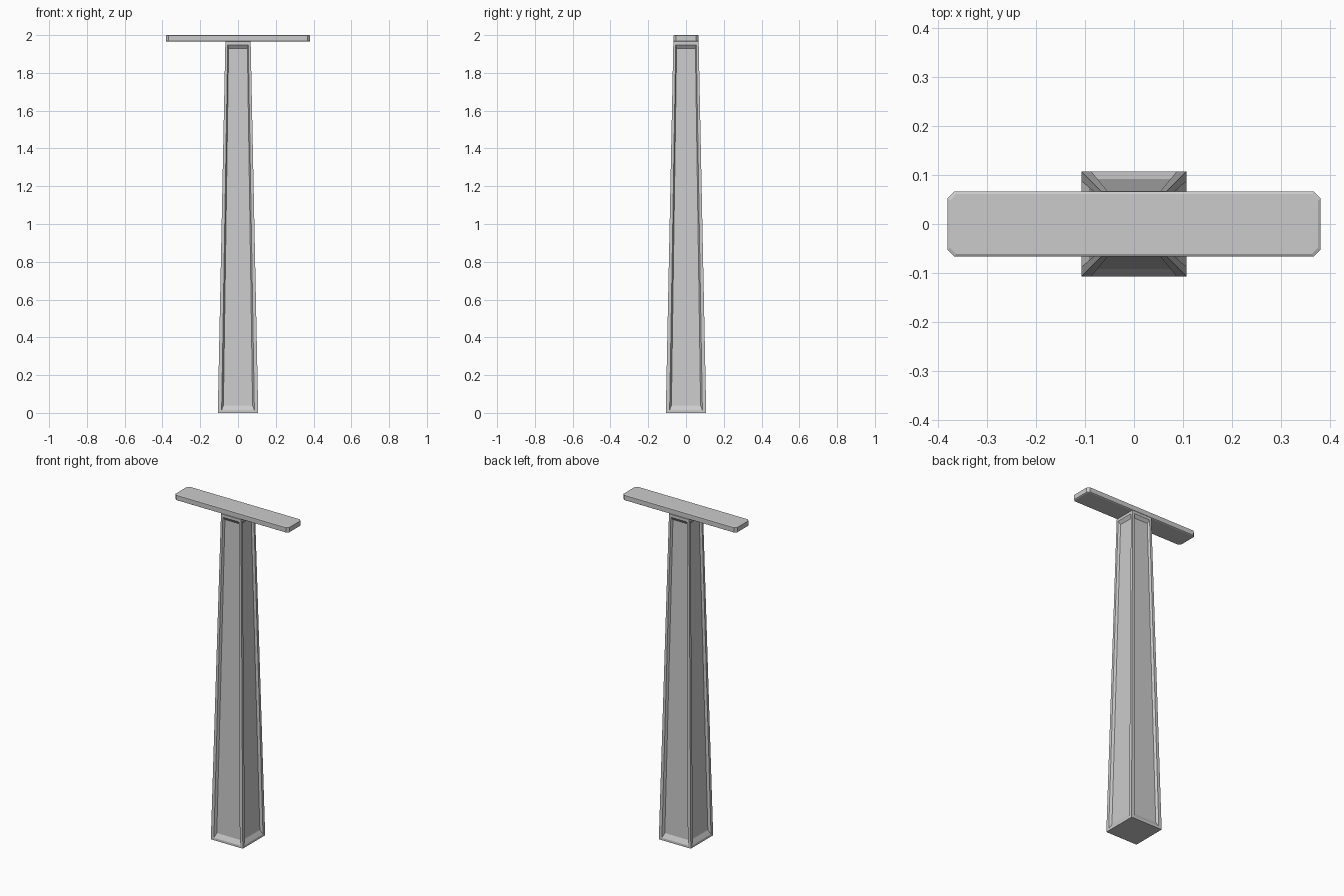
import bpy, bmesh
from mathutils import Vector

if "Cube" in bpy.data.objects:
    bpy.data.objects.remove(bpy.data.objects["Cube"])


def finish(bm, name):
    bmesh.ops.recalc_face_normals(bm, faces=bm.faces)
    mesh = bpy.data.meshes.new(name)
    bm.to_mesh(mesh)
    bm.free()
    obj = bpy.data.objects.new(name, mesh)
    bpy.context.collection.objects.link(obj)
    return obj


H, BASE, TOP = 1.965, 0.107, 0.067


def half(z):
    return BASE + (TOP - BASE) * z / H


# Tapered square column with a recessed panel on each side
bm = bmesh.new()
rings = [[bm.verts.new((sx * h, sy * h, z)) for sx, sy in ((-1, -1), (1, -1), (1, 1), (-1, 1))]
         for z, h in ((0, BASE), (H, TOP))]
bm.faces.new(rings[0])
bm.faces.new(rings[1])


def panel_loop(z0, z1, inset0, inset1, depth, axis, side):
    verts = []
    for z, ins, s in ((z0, inset0, -1), (z0, inset0, 1), (z1, inset1, 1), (z1, inset1, -1)):
        across, out = s * (half(z) - ins), side * (half(z) - depth)
        co = Vector((across, out, z)) if axis == 'Y' else Vector((out, across, z))
        verts.append(bm.verts.new(co))
    return verts


for axis, side, (i, j) in (('Y', -1, (0, 1)), ('X', 1, (1, 2)), ('Y', 1, (3, 2)), ('X', -1, (0, 3))):
    outer = [rings[0][i], rings[0][j], rings[1][j], rings[1][i]]
    rim = panel_loop(0.014, 1.948, 0.020, 0.013, 0, axis, side)
    inner = panel_loop(0.04, 1.93, 0.029, 0.018, 0.014, axis, side)
    for a, b in ((outer, rim), (rim, inner)):
        for k in range(4):
            n = (k + 1) % 4
            bm.faces.new((a[k], a[n], b[n], b[k]))
    bm.faces.new(inner)
finish(bm, "tapered_column")

# Flat crossbar with clipped corners and softly bevelled rims
bm = bmesh.new()
X, Y, C = 0.381, 0.066, 0.013
loops = []
for z, d in ((1.965, 0.005), (1.968, 0), (1.997, 0), (2.0, 0.005)):
    x, y = X - d, Y - d
    pts = [(-x + C, -y), (x - C, -y), (x, -y + C), (x, y - C),
           (x - C, y), (-x + C, y), (-x, y - C), (-x, -y + C)]
    loops.append([bm.verts.new((px, py, z)) for px, py in pts])
for a, b in zip(loops, loops[1:]):
    for k in range(8):
        n = (k + 1) % 8
        bm.faces.new((a[k], a[n], b[n], b[k]))
bm.faces.new(loops[0])
bm.faces.new(loops[-1])
finish(bm, "top_crossbar")
